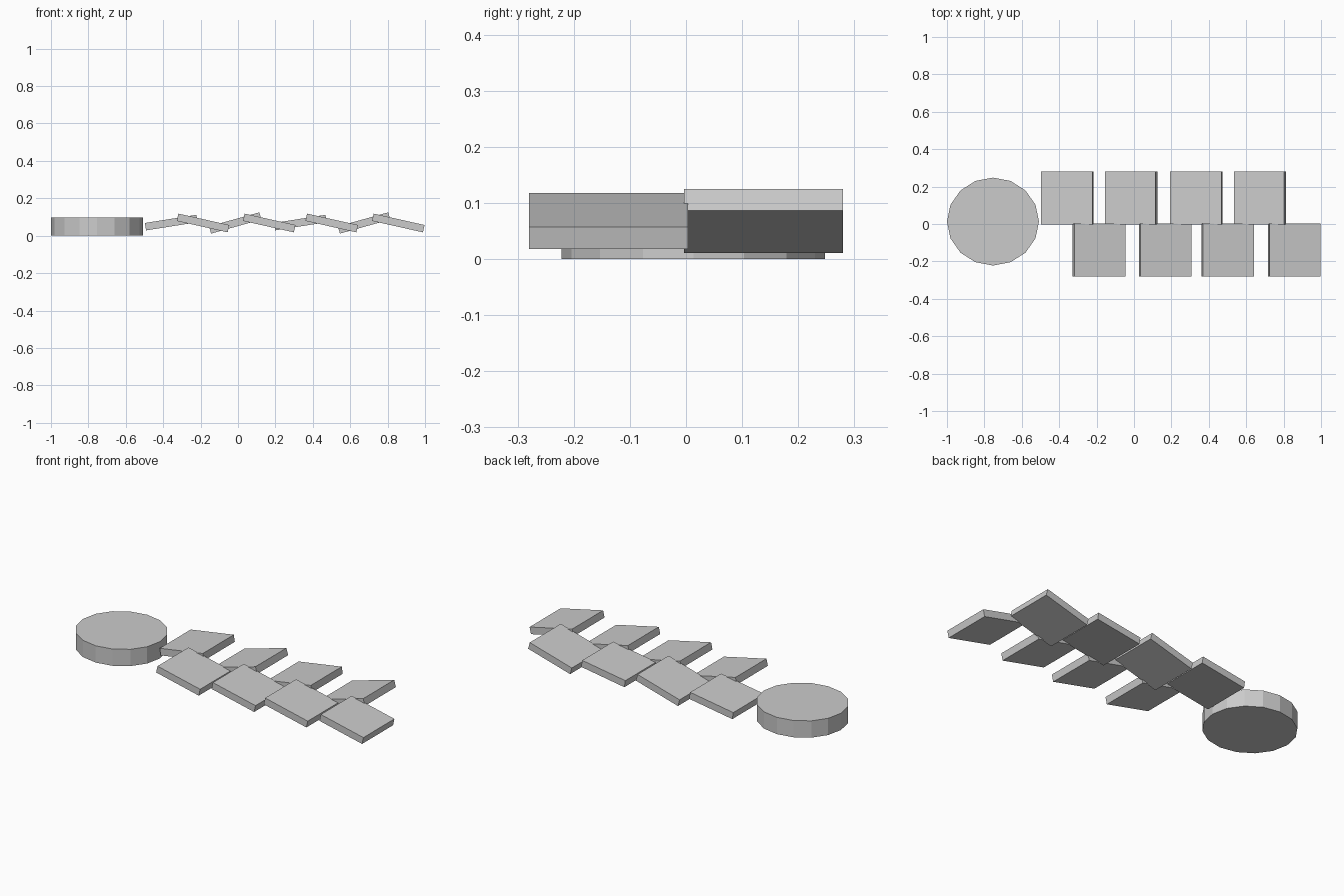
import bpy
from math import radians

if "Cube" in bpy.data.objects:
    bpy.data.objects.remove(bpy.data.objects["Cube"])

# round base disc, slightly oval
bpy.ops.mesh.primitive_cylinder_add(vertices=16, radius=1, depth=0.097,
                                    location=(-0.754, 0.013, 0.0485))
disc = bpy.context.object
disc.name = "round_disc"
disc.scale = (0.246, 0.235, 1)
disc.rotation_euler.z = radians(90)
disc.scale = (0.235, 0.246, 1)


def slab(name, x, y, z, tilt):
    """Square paving slab tilted about the y axis."""
    bpy.ops.mesh.primitive_cube_add(size=1, location=(x, y, z))
    ob = bpy.context.object
    ob.name = name
    ob.scale = (0.279, 0.283, 0.04)
    ob.rotation_euler.y = radians(tilt)


# back row: rises to the right, alternating shallow and steep
for i, x in enumerate((-0.357, -0.015, 0.333, 0.674)):
    steep = i % 2
    slab(f"back_slab_{i + 1}", x, 0.138, 0.068 if steep else 0.07,
         -15.6 if steep else -9)

# front row: all fall to the right
for i, x in enumerate((-0.187, 0.167, 0.501, 0.857)):
    slab(f"front_slab_{i + 1}", x, -0.138, 0.068, 12.6)
